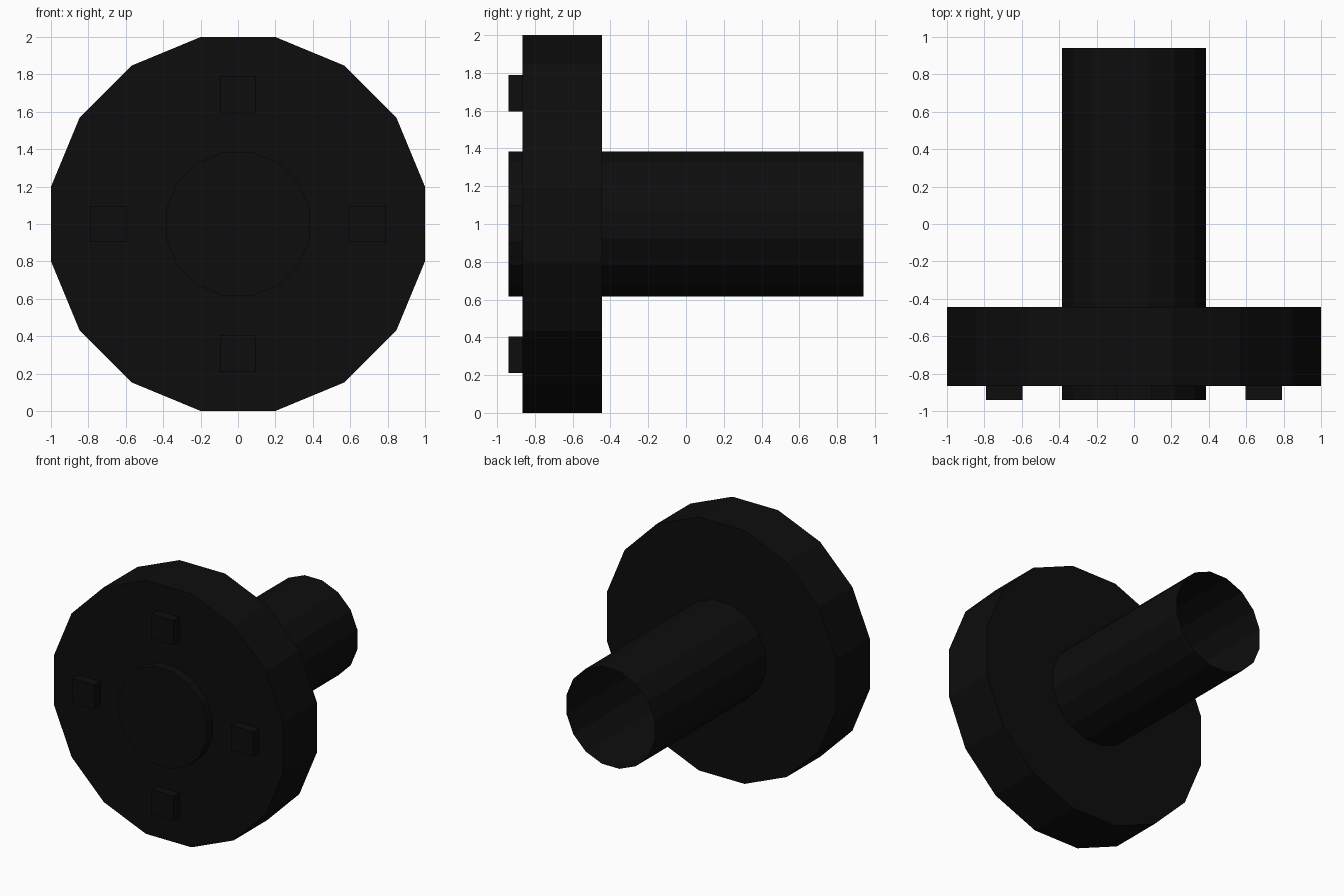
import bpy
import bmesh
import math
from mathutils import Matrix, Vector

cube = bpy.data.objects.get("Cube")
if cube:
    bpy.data.objects.remove(cube, do_unlink=True)

SIDES = 16
CENTRE_Z = 1.0

black = bpy.data.materials.new("black rubber")
black.use_nodes = True
colour = (0.004, 0.004, 0.004, 1)
black.diffuse_color = colour
bsdf = next(n for n in black.node_tree.nodes if n.type == 'BSDF_PRINCIPLED')
bsdf.inputs["Base Color"].default_value = colour


def finish(name, bm):
    mesh = bpy.data.meshes.new(name)
    bm.to_mesh(mesh)
    bm.free()
    mesh.materials.append(black)
    obj = bpy.data.objects.new(name, mesh)
    bpy.context.collection.objects.link(obj)
    return obj


def drum(name, apothem, front, back, open_back=False):
    """Prism along y with a flat side facing up."""
    bm = bmesh.new()
    radius = apothem / math.cos(math.pi / SIDES)
    place = (Matrix.Translation((0, (front + back) / 2, CENTRE_Z))
             @ Matrix.Rotation(math.pi / 2, 4, 'X')
             @ Matrix.Rotation(math.pi / SIDES, 4, 'Z'))
    bmesh.ops.create_cone(bm, cap_ends=True, segments=SIDES, radius1=radius,
                          radius2=radius, depth=back - front, matrix=place)
    # Flat side check: align an edge midpoint with straight up
    top = max(v.co.z for v in bm.verts) - CENTRE_Z
    if top > apothem + 0.001:
        bmesh.ops.rotate(bm, verts=bm.verts, cent=(0, 0, CENTRE_Z),
                         matrix=Matrix.Rotation(math.pi / SIDES, 3, 'Y'))
    if open_back:
        bm.normal_update()
        caps = [f for f in bm.faces if f.normal.y > 0.9]
        bmesh.ops.delete(bm, geom=caps, context='FACES_ONLY')
    return finish(name, bm)


# Wheel disc and the hollow axle running through it
drum("wheel", 1.0, -0.865, -0.445)
drum("axle", 0.385, -0.94, 0.94, open_back=True)

# Four square lugs on the front of the wheel
for i, side in enumerate(("left", "top", "right", "bottom")):
    angle = i * math.pi / 2
    centre = Vector((0.693 * math.cos(angle), -0.89,
                     CENTRE_Z + 0.693 * math.sin(angle)))
    bm = bmesh.new()
    bmesh.ops.create_cube(bm, size=1, matrix=Matrix.Translation(centre)
                          @ Matrix.Diagonal((0.194, 0.1, 0.194, 1)))
    finish(side + "_lug", bm)
